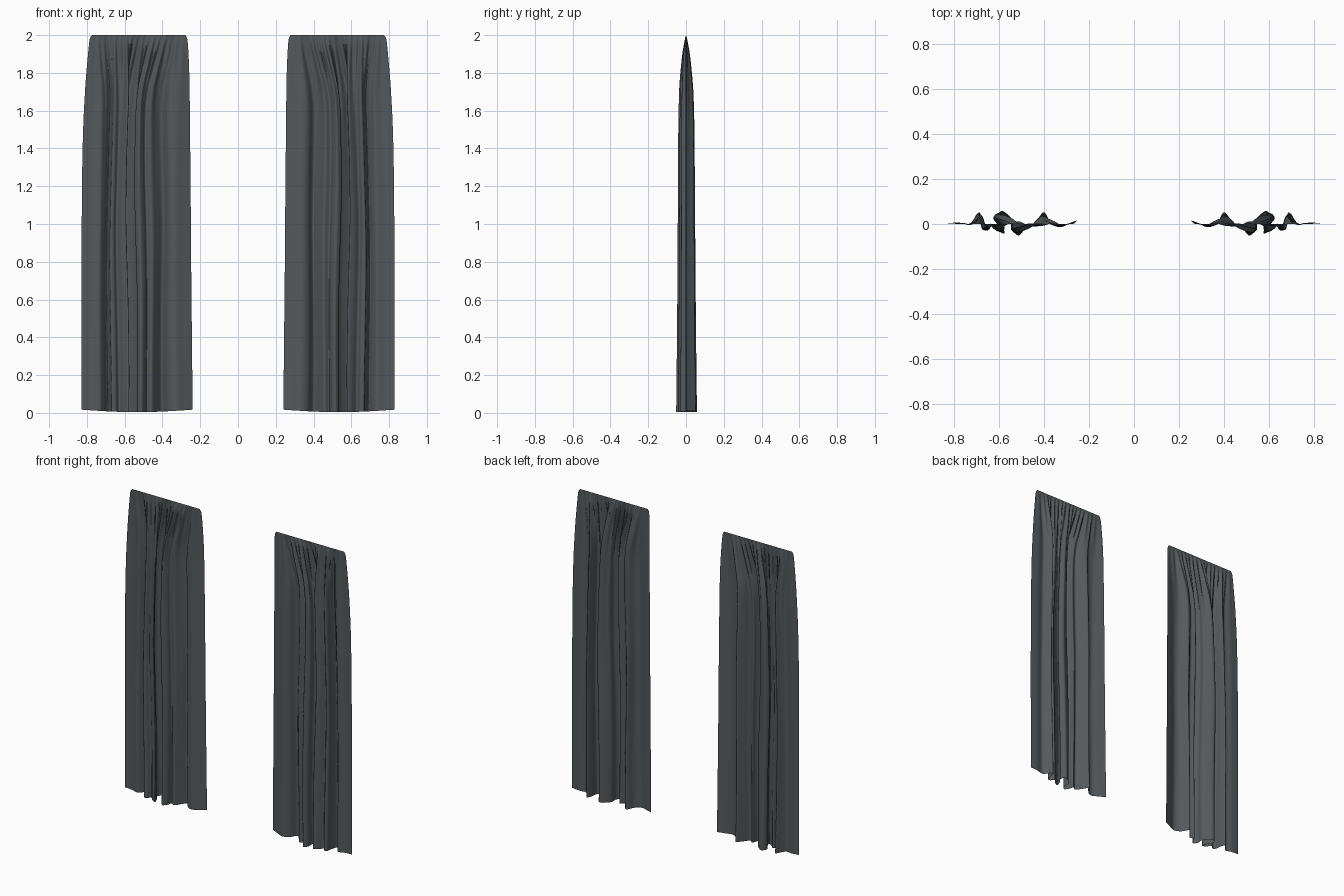
import bpy, math
from mathutils import Vector

if "Cube" in bpy.data.objects:
    bpy.data.objects.remove(bpy.data.objects["Cube"])

# Dark grey cloth
cloth = bpy.data.materials.new("dark_grey_cloth")
cloth.diffuse_color = (0.09, 0.1, 0.106, 1)
cloth.use_nodes = True
cloth.node_tree.nodes["Principled BSDF"].inputs["Base Color"].default_value = cloth.diffuse_color

# Hem fold line seen from above (x, y), inner edge to outer edge
HEM = [(.24, .02), (.285, .002), (.33, -.014), (.37, .005), (.40, .052), (.43, .02),
       (.458, -.014), (.485, .0), (.495, -.03), (.515, -.052), (.535, -.03), (.535, .008),
       (.555, .035), (.59, .058), (.612, .03), (.59, -.005), (.578, -.042), (.605, -.03),
       (.63, -.005), (.648, -.026), (.668, -.026), (.675, .015), (.69, .052), (.712, .02),
       (.735, -.002), (.78, .006), (.83, .004)]

# Height rows: z, inner x, outer x, fold depth, pleat depth
ROWS = [(0, .24, .828, 1.0, 0), (.4, .244, .828, .92, 0), (.8, .248, .828, .86, 0),
        (1.2, .251, .826, .81, .001), (1.5, .254, .820, .76, .002), (1.7, .256, .810, .64, .004),
        (1.8, .258, .803, .47, .006), (1.9, .262, .794, .25, .007), (1.96, .266, .788, .11, .004),
        (1.985, .270, .783, .045, .002), (2.0, .279, .773, 0, 0)]


def spline(points, steps):
    """Smooth line through the points (Catmull-Rom)."""
    pts = [Vector(p) for p in points]
    pts = [pts[0]] + pts + [pts[-1]]
    out = []
    for i in range(1, len(pts) - 2):
        a, b, c, d = pts[i - 1:i + 3]
        for k in range(steps):
            t = k / steps
            out.append(0.5 * (2 * b + (c - a) * t + (2 * a - 5 * b + 4 * c - d) * t * t
                              + (3 * b - a - 3 * c + d) * t ** 3))
    return out + [pts[-2]]


def curtain(name, side):
    hem = spline(HEM, 6)
    rows = spline(ROWS, 5)
    n = len(hem)
    verts, faces = [], []
    for z, x0, x1, depth, pleat in rows:
        for i, (hx, hy) in enumerate(hem):
            u = (hx - .24) / .59
            mid = math.sin(math.pi * min(max(u, 0), 1))
            flat = 1 - min(depth / .7, 1)               # folds even out at the heading
            s = u * (1 - flat) + i / (n - 1) * flat
            x = x0 + (x1 - x0) * s + .014 * mid * math.sin(z * 2.2 + u * 9) * min(z, 2 - z)
            y = hy * depth + pleat * mid * math.sin(i / (n - 1) * math.tau * 17)
            lift = (.017 - .013 * mid) * max(0, 1 - z / .4)   # hem rises at its ends
            verts.append((side * x, y, z + lift))
    for r in range(len(rows) - 1):
        for i in range(n - 1):
            a = r * n + i
            quad = (a, a + 1, a + n + 1, a + n)
            faces.append(quad if side > 0 else quad[::-1])
    mesh = bpy.data.meshes.new(name)
    mesh.from_pydata(verts, [], faces)
    mesh.materials.append(cloth)
    mesh.shade_smooth()
    bpy.context.collection.objects.link(bpy.data.objects.new(name, mesh))


# Mirrored pair
curtain("right_curtain", 1)
curtain("left_curtain", -1)
